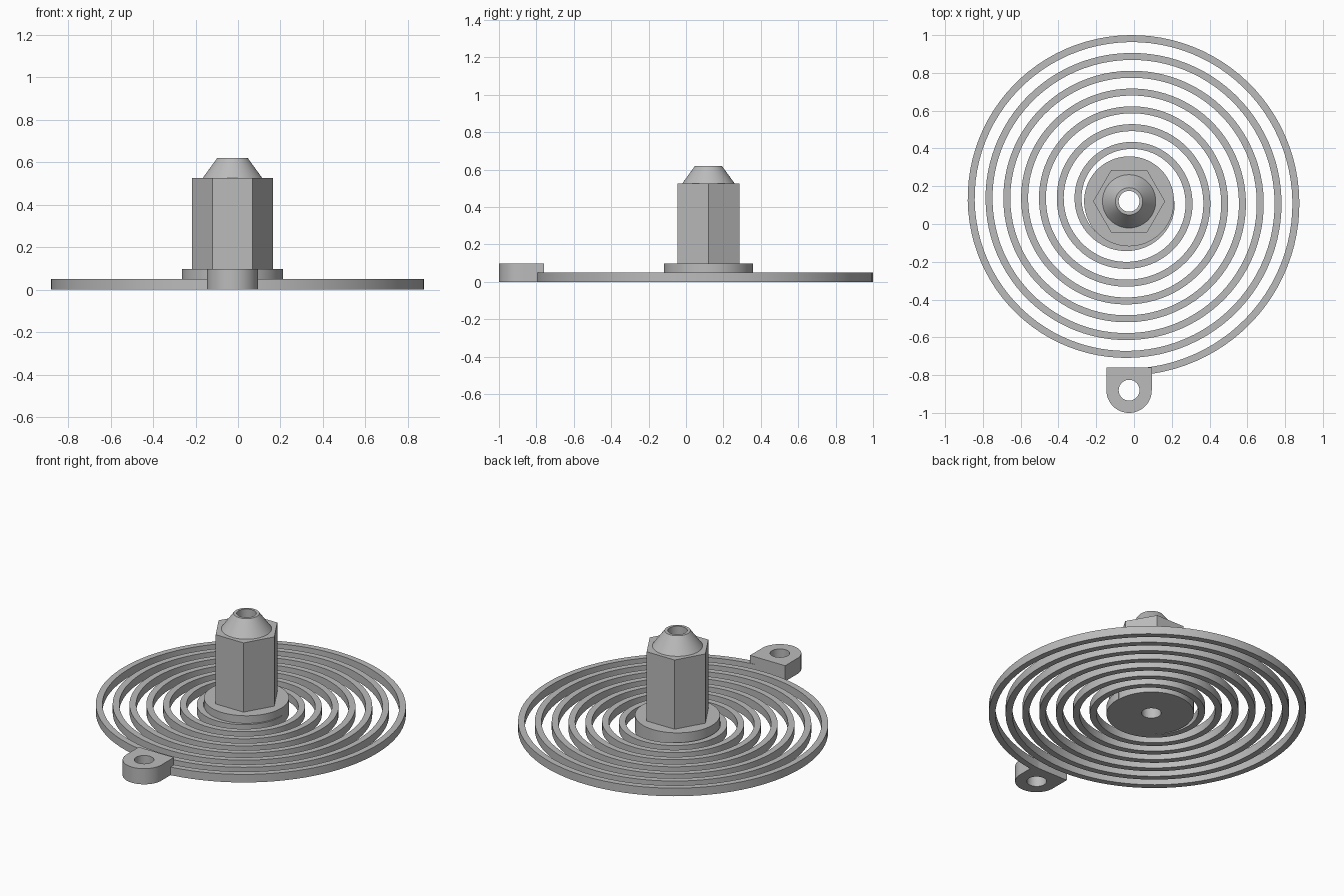
import bpy
import bmesh
from math import cos, sin, pi

cube = bpy.data.objects.get("Cube")
if cube:
    bpy.data.objects.remove(cube, do_unlink=True)

grey = bpy.data.materials.new("light_grey")
grey.use_nodes = True
colour = (0.5, 0.5, 0.5, 1)
grey.diffuse_color = colour
grey.node_tree.nodes["Principled BSDF"].inputs["Base Color"].default_value = colour

CX, CY = -0.026, 0.12        # hub axis
TAB_Y = -0.88                # eyelet axis
BORE = 0.055
SEGMENTS = 96


def loft(name, sections, closed):
    """Skin a list of closed cross-sections; join the ends or cap them."""
    bm = bmesh.new()
    loops = [[bm.verts.new(p) for p in s] for s in sections]
    pairs = list(zip(loops, loops[1:]))
    if closed:
        pairs.append((loops[-1], loops[0]))
    else:
        bm.faces.new(loops[0])
        bm.faces.new(loops[-1])
    n = len(loops[0])
    for a, b in pairs:
        for i in range(n):
            j = (i + 1) % n
            bm.faces.new((a[i], a[j], b[j], b[i]))
    bmesh.ops.recalc_face_normals(bm, faces=bm.faces)
    mesh = bpy.data.meshes.new(name)
    bm.to_mesh(mesh)
    bm.free()
    mesh.materials.append(grey)
    obj = bpy.data.objects.new(name, mesh)
    bpy.context.collection.objects.link(obj)
    bpy.ops.object.select_all(action="DESELECT")
    obj.select_set(True)
    bpy.context.view_layer.objects.active = obj
    bpy.ops.object.shade_smooth_by_angle(angle=pi / 6)
    return obj


def ring(x, y, z, radius):
    """Outline whose radius may be a number or a function of the angle."""
    pts = []
    for i in range(SEGMENTS):
        a = 2 * pi * i / SEGMENTS
        r = radius(a) if callable(radius) else radius
        pts.append((x + r * cos(a), y + r * sin(a), z))
    return pts


def hexagon(a):
    return 0.165 / cos((a % (pi / 3)) - pi / 6)


def eyelet_outline(a):
    # round towards the front, square towards the spring
    return 0.12 if a > pi else 0.12 / max(abs(cos(a)), abs(sin(a)))


# Hub: flange, hexagonal post and tapered nose around one through bore
hub_profile = [(BORE, 0), (0.238, 0), (0.238, 0.097), (hexagon, 0.097),
               (hexagon, 0.525), (0.141, 0.525), (0.072, 0.62), (BORE, 0.62)]
loft("hub_post", [ring(CX, CY, z, r) for r, z in hub_profile], True)

# Eyelet at the outer end of the spring
eyelet_profile = [(BORE, 0), (eyelet_outline, 0), (eyelet_outline, 0.097), (BORE, 0.097)]
loft("end_eyelet", [ring(CX, TAB_Y, z, r) for r, z in eyelet_profile], True)

# Flat spiral spring, running clockwise outwards and ending under the eyelet
TURNS, PITCH, WIDTH, HEIGHT, END_RADIUS = 7.25, 0.0943, 0.037, 0.05, 0.925
steps = int(TURNS * SEGMENTS)
sections = []
for i in range(steps + 1):
    back = TURNS * (1 - i / steps)
    a = -pi / 2 + 2 * pi * back
    outer = END_RADIUS - PITCH * back
    sections.append([(CX + r * cos(a), CY + 0.002 + r * sin(a), z)
                     for r, z in ((outer, 0), (outer, HEIGHT),
                                  (outer - WIDTH, HEIGHT), (outer - WIDTH, 0))])
loft("spiral_spring", sections, False)
